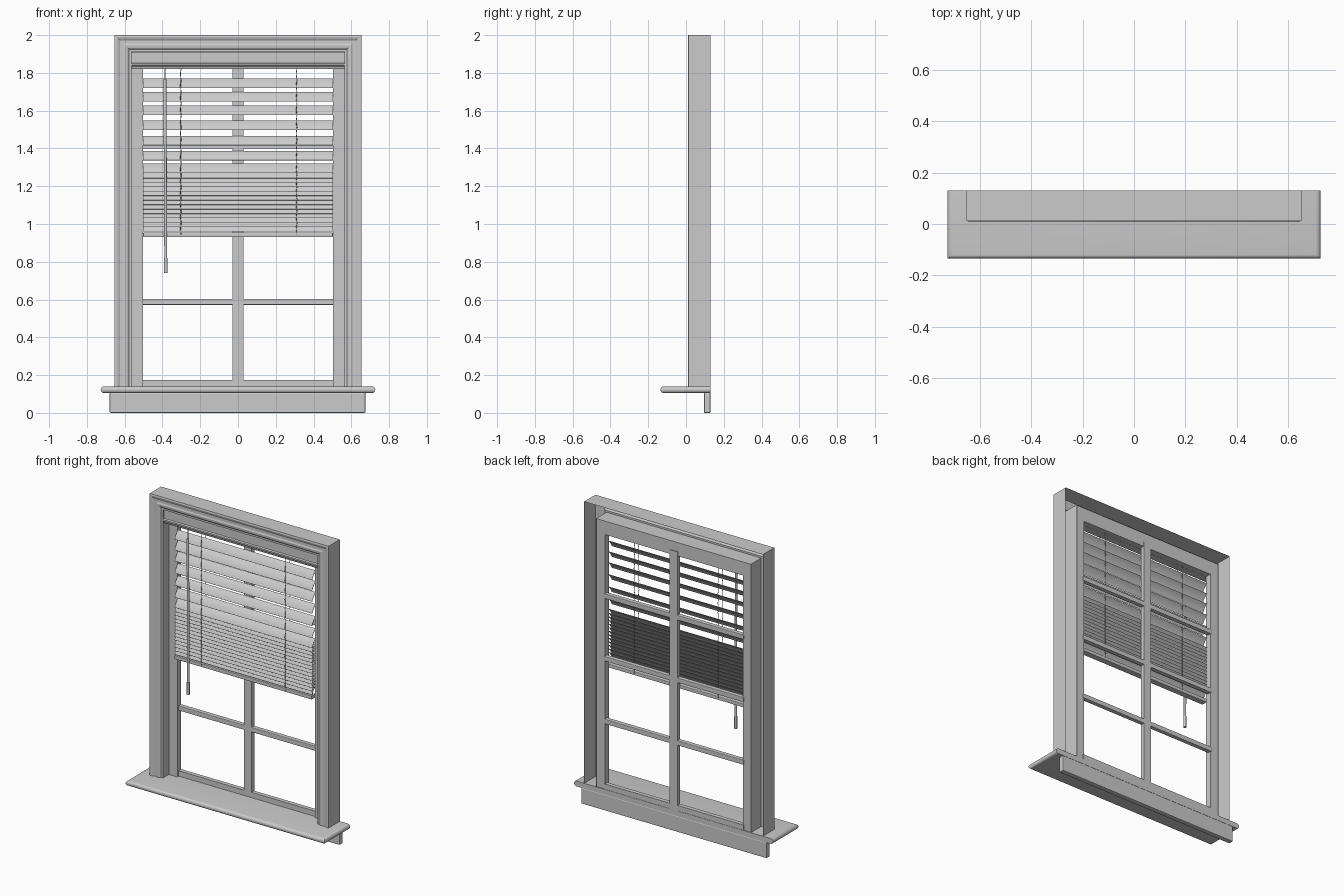
import bpy, bmesh, math
from mathutils import Vector

if "Cube" in bpy.data.objects:
    bpy.data.objects.remove(bpy.data.objects["Cube"])


def finish(name, bm, smooth=False):
    bmesh.ops.recalc_face_normals(bm, faces=bm.faces)
    me = bpy.data.meshes.new(name)
    bm.to_mesh(me)
    bm.free()
    ob = bpy.data.objects.new(name, me)
    bpy.context.collection.objects.link(ob)
    if smooth:
        bpy.ops.object.select_all(action='DESELECT')
        bpy.context.view_layer.objects.active = ob
        ob.select_set(True)
        bpy.ops.object.shade_smooth_by_angle(angle=math.radians(35))
    return ob


def box(name, x, y, z, bevel=0):
    bm = bmesh.new()
    bmesh.ops.create_cube(bm, size=1)
    for v in bm.verts:
        v.co = [(a + b) / 2 + c * (b - a) for (a, b), c in zip((x, y, z), v.co)]
    ob = finish(name, bm)
    if bevel:
        m = ob.modifiers.new("soft_edge", 'BEVEL')
        m.width, m.segments = bevel, 2
    return ob


def extrude_x(name, profile, x0, x1, smooth=False):
    """Closed (y, z) profile extruded along x."""
    bm = bmesh.new()
    a = [bm.verts.new((x0, y, z)) for y, z in profile]
    b = [bm.verts.new((x1, y, z)) for y, z in profile]
    n = len(a)
    for i in range(n):
        j = (i + 1) % n
        bm.faces.new((a[i], a[j], b[j], b[i]))
    bm.faces.new(a)
    bm.faces.new(b[::-1])
    return finish(name, bm, smooth)


def rod(name, pts, r, sides=8):
    cu = bpy.data.curves.new(name, 'CURVE')
    cu.dimensions = '3D'
    cu.bevel_depth, cu.bevel_resolution = r, max(0, sides // 2 - 2)
    cu.use_fill_caps = True
    s = cu.splines.new('POLY')
    s.points.add(len(pts) - 1)
    for p, c in zip(s.points, pts):
        p.co = (*c, 1)
    ob = bpy.data.objects.new(name, cu)
    bpy.context.collection.objects.link(ob)
    return ob


# Moulded casing: mitred profile (inset, y), open at the back and bottom
prof = [(0, .13), (0, .012), (.010, .010), (.020, .013), (.028, .018), (.045, .018),
        (.055, .014), (.068, .016), (.076, .022), (.088, .022), (.088, .13)]
bm = bmesh.new()
rows = [[bm.verts.new(c) for c in ((-.653 + o, y, .14), (-.653 + o, y, 2 - o),
                                   (.653 - o, y, 2 - o), (.653 - o, y, .14))]
        for o, y in prof]
for r, q in zip(rows, rows[1:]):
    for i in range(3):
        bm.faces.new((r[i], r[i + 1], q[i + 1], q[i]))
finish("casing", bm)

# Sill with bullnose front and ends
bm = bmesh.new()
rings = []
for k in range(9):
    t = math.pi * k / 8
    d, z = .0175 * (1 - math.sin(t)), .1225 - .0175 * math.cos(t)
    rings.append([bm.verts.new(c) for c in ((-.727 + d, .13, z), (-.727 + d, -.135 + d, z),
                                            (.727 - d, -.135 + d, z), (.727 - d, .13, z))])
for r, q in zip(rings, rings[1:]):
    for i in range(4):
        j = (i + 1) % 4
        bm.faces.new((r[i], r[j], q[j], q[i]))
bm.faces.new(rings[0])
bm.faces.new(rings[-1])
finish("sill", bm, True)

# Apron below the sill
box("apron", (-.68, .675), (.095, .13), (0, .107), .006)

# Sash frame and glazing bars
for side, s in (("left", -1), ("right", 1)):
    box(side + "_stile", sorted((s * .503, s * .565)), (.085, .125), (.14, 1.912))
box("sash_top_rail", (-.503, .503), (.085, .125), (1.82, 1.912))
box("sash_bottom_rail", (-.51, .51), (.1, .128), (.14, .175))
box("mullion", (-.028, .028), (.1, .13), (.14, 1.85))
for i, z in enumerate((.588, 1.002, 1.415)):
    box(f"glazing_bar_{i + 1}", (-.51, .51), (.1, .13), (z - .016, z + .016), .004)

# Head rail of the blind with stepped lower lip
extrude_x("head_rail", [(.03, 1.908), (.03, 1.853), (.022, 1.848), (.022, 1.838), (.03, 1.832),
                        (.034, 1.82), (.084, 1.82), (.084, 1.908)], -.563, .563)

# Slats: thin curved strips tilted front edge down, open above and gathered below
centres = [1.745, 1.674, 1.602, 1.523, 1.442, 1.362, 1.295]
centres += [1.268 - .0235 * i for i in range(13)]
tilt = math.radians(52)
along = Vector((math.cos(tilt), math.sin(tilt)))
normal = Vector((-along.y, along.x))
for n, zc in enumerate(centres):
    arc = []
    for k in range(7):
        u = k / 3 - 1
        arc.append(Vector((.074, zc)) + along * u * .031 + normal * .004 * (1 - u * u))
    extrude_x(f"slat_{n + 1:02d}", arc + [p - normal * .0025 for p in reversed(arc)],
              -.502, .502, True)
box("bottom_rail", (-.502, .502), (.052, .094), (.931, .955), .004)

# Ladder cords in front of and behind the slats
for side, x in (("left", -.303), ("right", .31)):
    for place, y in (("front", .050), ("back", .097)):
        pts = [(x + .002 * (-1) ** i, y, 1.825 - .0315 * i) for i in range(29)]
        rod(f"{side}_{place}_cord", pts, .002, 4)

# Tilt wand hanging from the head rail
rod("wand_hook", [(-.387, .032, 1.825), (-.387, .03, 1.76)], .003)
rod("tilt_wand", [(-.387, .03, 1.765), (-.382, .027, .745)], .008)
rod("wand_grip", [(-.3825, .027, .82), (-.382, .027, .74)], .0095)
